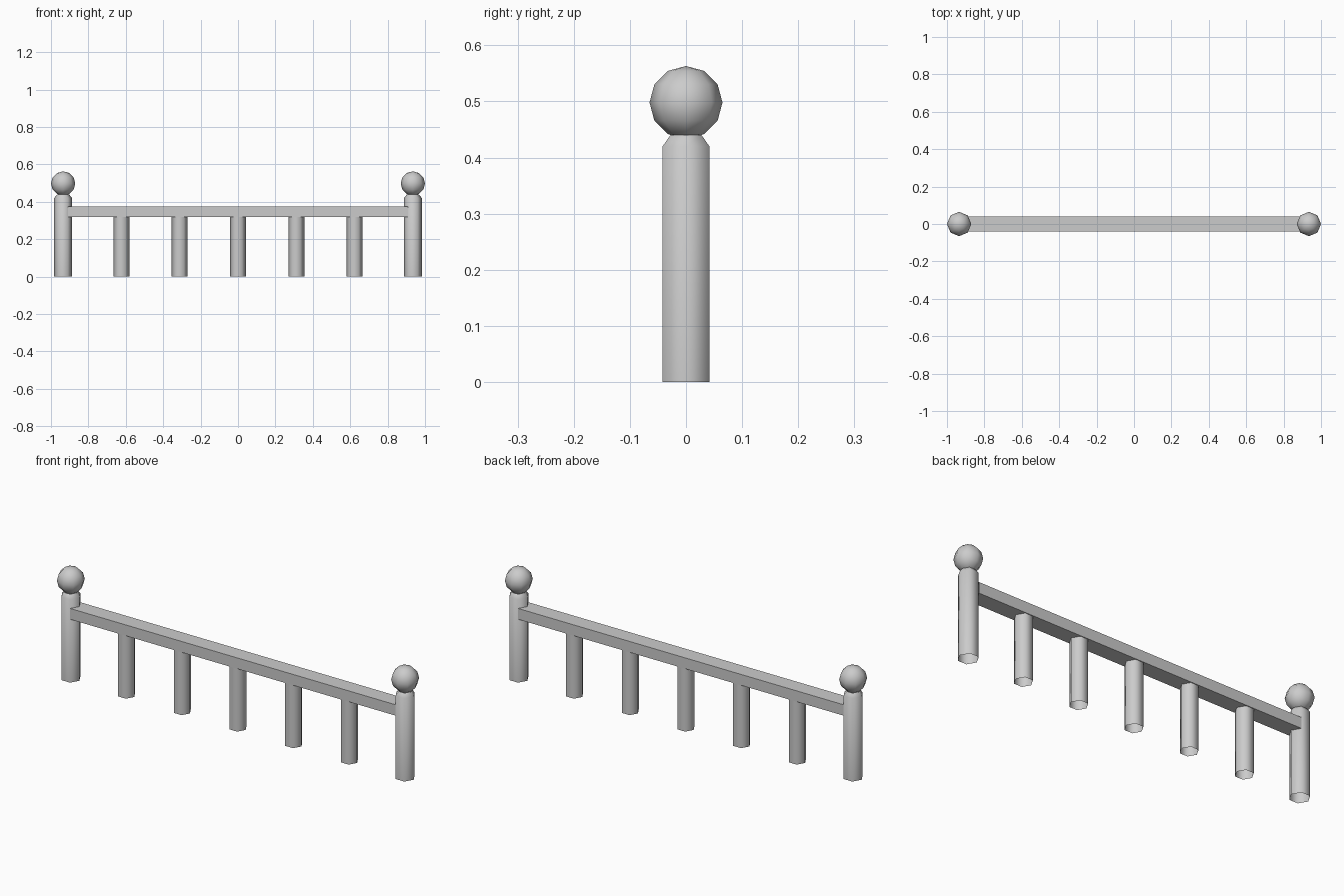
import bpy
import bmesh
import math

if "Cube" in bpy.data.objects:
    bpy.data.objects.remove(bpy.data.objects["Cube"])

POST_X = 0.935


def finish(name, bm, smooth):
    bmesh.ops.recalc_face_normals(bm, faces=bm.faces)
    for f in bm.faces:
        f.smooth = smooth
    mesh = bpy.data.meshes.new(name)
    bm.to_mesh(mesh)
    bm.free()
    obj = bpy.data.objects.new(name, mesh)
    bpy.context.collection.objects.link(obj)
    return obj


def hex_tube(name, x, profile):
    """Open six-sided tube from (radius, z) rings, corners on the x axis."""
    bm = bmesh.new()
    rings = []
    for r, z in profile:
        rings.append([bm.verts.new((r * math.cos(i * math.pi / 3),
                                    r * math.sin(i * math.pi / 3), z))
                      for i in range(6)])
    for a, b in zip(rings, rings[1:]):
        for i in range(6):
            j = (i + 1) % 6
            bm.faces.new((a[i], a[j], b[j], b[i]))
    obj = finish(name, bm, True)
    obj.location.x = x
    return obj


# End posts with tapered necks and ball finials
for side, label in ((-1, "left"), (1, "right")):
    hex_tube(label + "_post", side * POST_X,
             [(0.048, 0), (0.048, 0.42), (0.032, 0.44)])
    bm = bmesh.new()
    bmesh.ops.create_uvsphere(bm, u_segments=8, v_segments=6, radius=0.065)
    ball = finish(label + "_finial", bm, True)
    ball.location = (side * POST_X, 0, 0.498)

# Evenly spaced balusters under the rail
for k in range(-2, 3):
    hex_tube(f"baluster_{k + 3}", k * POST_X / 3, [(0.043, 0), (0.043, 0.32)])

# Square rail, open at the ends that sink into the posts
bm = bmesh.new()
bmesh.ops.create_cube(bm, size=1)
bmesh.ops.scale(bm, vec=(1.82, 0.082, 0.055), verts=bm.verts)
ends = [f for f in bm.faces if abs(f.normal.x) > 0.9]
bmesh.ops.delete(bm, geom=ends, context='FACES_ONLY')
rail = finish("rail", bm, False)
rail.location.z = 0.3475
